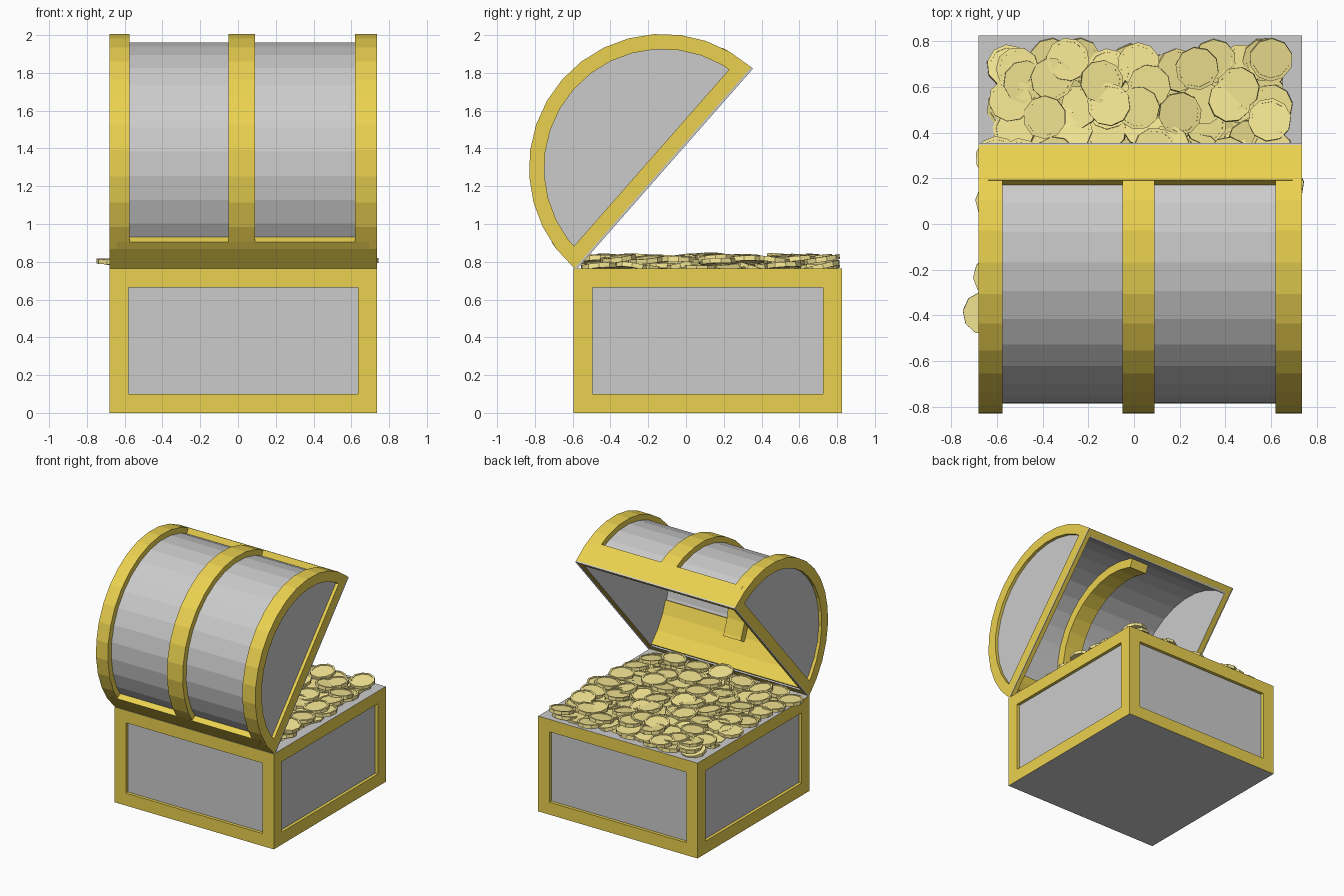
import bpy, bmesh, random
from math import radians, cos, sin, pi
from mathutils import Matrix, Vector

if "Cube" in bpy.data.objects:
    bpy.data.objects.remove(bpy.data.objects["Cube"])

random.seed(4)
X0, X1, Y0, Y1, H = -0.68, 0.735, -0.595, 0.825, 0.765
R, STEP = 0.709, 180 / 16
LID_LOC, LID_ROT = (0, -0.1225, 1.2975), (radians(48.7), 0, 0)


def material(name, rgb):
    m = bpy.data.materials.new(name)
    m.diffuse_color = (*rgb, 1)
    m.use_nodes = True
    m.node_tree.nodes["Principled BSDF"].inputs["Base Color"].default_value = m.diffuse_color
    return m


GOLD = material("gold_trim", (0.83, 0.64, 0.08))
COIN = material("coin_gold", (0.93, 0.81, 0.30))
GREY = material("grey_panel", (0.8, 0.8, 0.8))


def finish(name, bm, mats, lid=False):
    bmesh.ops.recalc_face_normals(bm, faces=bm.faces)
    me = bpy.data.meshes.new(name)
    bm.to_mesh(me)
    bm.free()
    for m in mats:
        me.materials.append(m)
    ob = bpy.data.objects.new(name, me)
    bpy.context.collection.objects.link(ob)
    if lid:
        ob.location, ob.rotation_euler = LID_LOC, LID_ROT
    return ob


def recess(bm, face, border, depth, mat):
    """Inset a face and sink it, giving the sunken face a material."""
    bmesh.ops.inset_individual(bm, faces=[face], thickness=border, use_even_offset=True)
    bmesh.ops.inset_individual(bm, faces=[face], thickness=0, depth=-depth)
    face.material_index = mat


def angles(a0, a1):
    return [a0] + [i * STEP for i in range(17) if a0 + 0.01 < i * STEP < a1 - 0.01] + [a1]


def prism(points, x0, x1):
    """Extrude a profile in the y-z plane along x; returns bmesh and its caps."""
    bm = bmesh.new()
    rows = [[bm.verts.new((x, *p)) for p in points] for x in (x0, x1)]
    n = len(points)
    for i in range(n):
        j = (i + 1) % n
        bm.faces.new((rows[0][i], rows[0][j], rows[1][j], rows[1][i]))
    caps = [bm.faces.new(r) for r in rows]
    bmesh.ops.recalc_face_normals(bm, faces=bm.faces)
    return bm, caps


def polar(r, a):
    return r * cos(radians(a)), r * sin(radians(a))


def arc(name, r0, r1, a0, a1, x0, x1, mat):
    """Curved strip of the lid barrel."""
    a = angles(a0, a1)
    pts = [polar(r1, t) for t in a] + [polar(r0, t) for t in reversed(a)]
    bm, _ = prism(pts, x0, x1)
    finish(name, bm, [mat], True)


# Chest body: gold frame, sunken grey side panels, hollow top
bm = bmesh.new()
bmesh.ops.create_cube(bm, size=1)
for v in bm.verts:
    v.co = Vector(((X0 + X1) / 2 + v.co.x * (X1 - X0),
                   (Y0 + Y1) / 2 + v.co.y * (Y1 - Y0), (v.co.z + 0.5) * H))
bm.normal_update()
for f in list(bm.faces):
    if f.normal.z > 0.5:
        top = f
    elif f.normal.z < -0.5:
        f.material_index = 1
    else:
        recess(bm, f, 0.1, 0.025, 1)
top.material_index = 1
recess(bm, top, 0.085, 0.66, 1)
finish("chest_body", bm, [GOLD, GREY])

# Lid end caps: half discs with a sunken grey panel outside
for name, xa, xb in (("lid_left_end", X0, X0 + 0.045), ("lid_right_end", X1, X1 - 0.045)):
    bm, caps = prism([polar(R, t) for t in angles(0, 180)], xa, xb)
    caps[1].material_index = 1
    recess(bm, caps[0], 0.08, 0.025, 1)
    finish(name, bm, [GOLD, GREY], True)

# Lid barrel, gold bands and long rails
arc("lid_barrel", 0.645, 0.665, 0, 180, X0 + 0.04, X1 - 0.04, GREY)
for name, xa, xb in (("lid_left_band", X0 + 0.04, -0.575), ("lid_middle_band", -0.05, 0.09),
                     ("lid_right_band", 0.62, X1 - 0.04)):
    arc(name, 0.655, R, 0, 180, xa, xb, GOLD)
arc("lid_front_rail", 0.655, R, 0, 15, X0 + 0.04, X1 - 0.04, GOLD)
arc("lid_back_rail", 0.655, R, 165, 180, X0 + 0.04, X1 - 0.04, GOLD)

# Inside of the lid: gold rib and hinge-side lining
arc("lid_inner_rib", 0.575, 0.655, 20, 160, -0.045, 0.11, GOLD)
arc("lid_inner_lining", 0.63, 0.65, 148, 179, X0 + 0.04, X1 - 0.04, GOLD)

# Grey rim around the lid opening
bm = bmesh.new()
f = bm.faces.new([bm.verts.new(p) for p in
                  ((X0, -R, 0), (X1, -R, 0), (X1, R, 0), (X0, R, 0))])
bmesh.ops.inset_individual(bm, faces=[f], thickness=0.08, use_even_offset=True)
bmesh.ops.delete(bm, geom=[f], context='FACES')
ext = bmesh.ops.extrude_face_region(bm, geom=bm.faces[:], use_keep_orig=True)
for v in ext["geom"]:
    if isinstance(v, bmesh.types.BMVert):
        v.co.z -= 0.012
finish("lid_rim", bm, [GREY], True)

# One ten-sided coin with raised rims, shared by every copy
bm = bmesh.new()
bmesh.ops.create_cone(bm, cap_ends=True, segments=10, radius1=0.095, radius2=0.095, depth=0.026)
bm.normal_update()
for f in [f for f in bm.faces if abs(f.normal.z) > 0.5]:
    recess(bm, f, 0.014, 0.005, 0)
first = finish("coin", bm, [COIN])
coin_mesh = first.data
bpy.data.objects.remove(first)


def coin(x, y, z, tilt):
    ob = bpy.data.objects.new("coin", coin_mesh)
    ob.location = (x, y, z)
    ob.rotation_euler = (radians(random.uniform(-tilt, tilt)),
                         radians(random.uniform(-tilt, tilt)), random.uniform(0, 2 * pi))
    bpy.context.collection.objects.link(ob)


# Coin heap: jittered layers, looser towards the top
for nx, ny, z, jit, tilt, inset in ((11, 11, 0.735, 0.03, 14, 0.15), (9, 9, 0.775, 0.05, 13, 0.13),
                                    (7, 7, 0.812, 0.07, 9, 0.17)):
    for i in range(nx):
        for j in range(ny):
            x = X0 + inset + (X1 - X0 - 2 * inset) * i / (nx - 1) + random.uniform(-jit, jit)
            y = Y0 + inset + (Y1 - Y0 - 2 * inset) * j / (ny - 1) + random.uniform(-jit, jit)
            coin(min(max(x, -0.55), 0.6), min(max(y, -0.46), 0.72), z + random.uniform(-0.012, 0.012), tilt)

# Coins spilling over the edges
for x, y in ((-0.655, -0.39), (-0.6, 0.29), (-0.6, 0.1), (-0.59, -0.1), (-0.61, -0.23), (0.65, 0.17),
             (-0.29, 0.72), (0.02, 0.7), (-0.51, 0.68)):
    coin(x, y, 0.8, 4)
